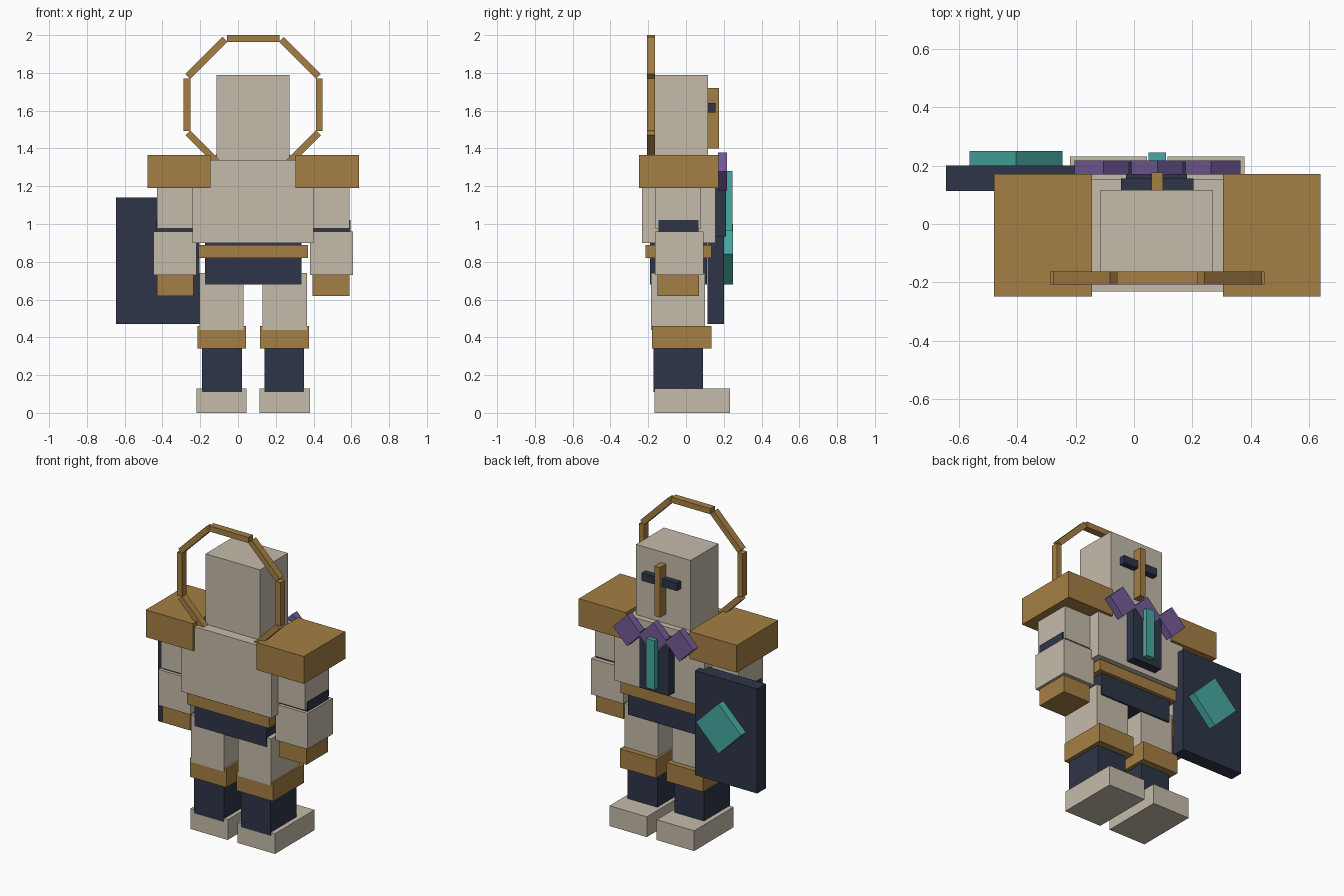
import bpy, math
from mathutils import Matrix, Vector

if "Cube" in bpy.data.objects:
    bpy.data.objects.remove(bpy.data.objects["Cube"])

CX = 0.08  # the figure's own mirror plane


def material(name, rgb):
    m = bpy.data.materials.new(name)
    m.diffuse_color = (*rgb, 1)
    m.use_nodes = True
    m.node_tree.nodes["Principled BSDF"].inputs["Base Color"].default_value = m.diffuse_color
    return m


STONE = material("pale_stone", (0.56, 0.50, 0.405))
GOLD = material("old_gold", (0.375, 0.212, 0.058))
NAVY = material("dark_navy", (0.027, 0.036, 0.065))
PURPLE = material("purple", (0.17, 0.105, 0.32))
TEAL = material("teal", (0.062, 0.40, 0.355))


def box(name, mat, x, y, z, turn=0.0):
    """Box from (min, max) ranges; turn rotates it about its own y axis."""
    bpy.ops.mesh.primitive_cube_add(size=1)
    ob = bpy.context.object
    ob.name = name
    size = Vector((x[1] - x[0], y[1] - y[0], z[1] - z[0]))
    mid = Vector((x[0] + x[1], y[0] + y[1], z[0] + z[1])) / 2
    ob.data.transform(Matrix.Rotation(turn, 4, 'Y') @ Matrix.Diagonal((*size, 1)))
    ob.location = mid
    ob.data.materials.append(mat)
    return ob


def pair(name, mat, x, y, z):
    """Matching boxes on both sides of the figure; x is measured from its centre."""
    box(name + "_right", mat, (CX + x[0], CX + x[1]), y, z)
    box(name + "_left", mat, (CX - x[1], CX - x[0]), y, z)


def diamond(name, mat, cx, cz, radius, y):
    h = radius / math.sqrt(2)
    box(name, mat, (cx - h, cx + h), y, (cz - h, cz + h), math.pi / 4)


# Legs
pair("foot", STONE, (0.035, 0.30), (-0.168, 0.232), (0.0, 0.13))
pair("shin", NAVY, (0.06, 0.27), (-0.172, 0.09), (0.11, 0.40))
pair("knee_guard", GOLD, (0.037, 0.295), (-0.18, 0.135), (0.34, 0.46))
pair("thigh", STONE, (0.05, 0.285), (-0.185, 0.10), (0.44, 0.74))

# Trunk and head
box("pelvis", NAVY, (-0.175, 0.335), (-0.19, 0.11), (0.68, 0.91))
box("belt", GOLD, (-0.21, 0.37), (-0.215, 0.135), (0.82, 0.89))
box("torso", STONE, (-0.24, 0.40), (-0.232, 0.155), (0.90, 1.34))
box("head", STONE, (-0.115, 0.272), (-0.165, 0.117), (1.34, 1.79))

# Arms
pair("shoulder_guard", GOLD, (0.225, 0.56), (-0.248, 0.172), (1.19, 1.365))
pair("upper_arm", STONE, (0.315, 0.51), (-0.165, 0.08), (0.975, 1.30))
pair("elbow", NAVY, (0.31, 0.515), (-0.145, 0.065), (0.90, 1.02))
pair("forearm", STONE, (0.30, 0.528), (-0.165, 0.092), (0.73, 0.96))
pair("hand", GOLD, (0.315, 0.51), (-0.15, 0.07), (0.62, 0.74))

# Face
box("eye_slit", NAVY, (-0.045, 0.205), (0.11, 0.156), (1.59, 1.64))
box("nose_bar", GOLD, (0.06, 0.10), (0.115, 0.176), (1.40, 1.72))

# Chest ornament
box("chest_plate", NAVY, (-0.028, 0.182), (0.15, 0.213), (0.935, 1.29))
box("chest_gem", TEAL, (0.05, 0.11), (0.205, 0.246), (0.965, 1.28))
for i in (-1, 0, 1):
    diamond(f"collar_diamond_{i + 2}", PURPLE, CX + i * 0.185, 1.278, 0.1, (0.17, 0.218))

# Shield
box("shield", NAVY, (-0.645, -0.205), (0.113, 0.20), (0.47, 1.14))
diamond("shield_gem", TEAL, -0.405, 0.84, 0.16, (0.19, 0.25))

# Halo: eight straight bars set around a ring behind the head
for i in range(8):
    a = i * math.pi / 4
    hx, hz = CX + 0.35 * math.sin(a), 1.632 + 0.35 * math.cos(a)
    box(f"halo_bar_{i + 1}", GOLD, (hx - 0.139, hx + 0.139), (-0.207, -0.163),
        (hz - 0.018, hz + 0.018), a)
